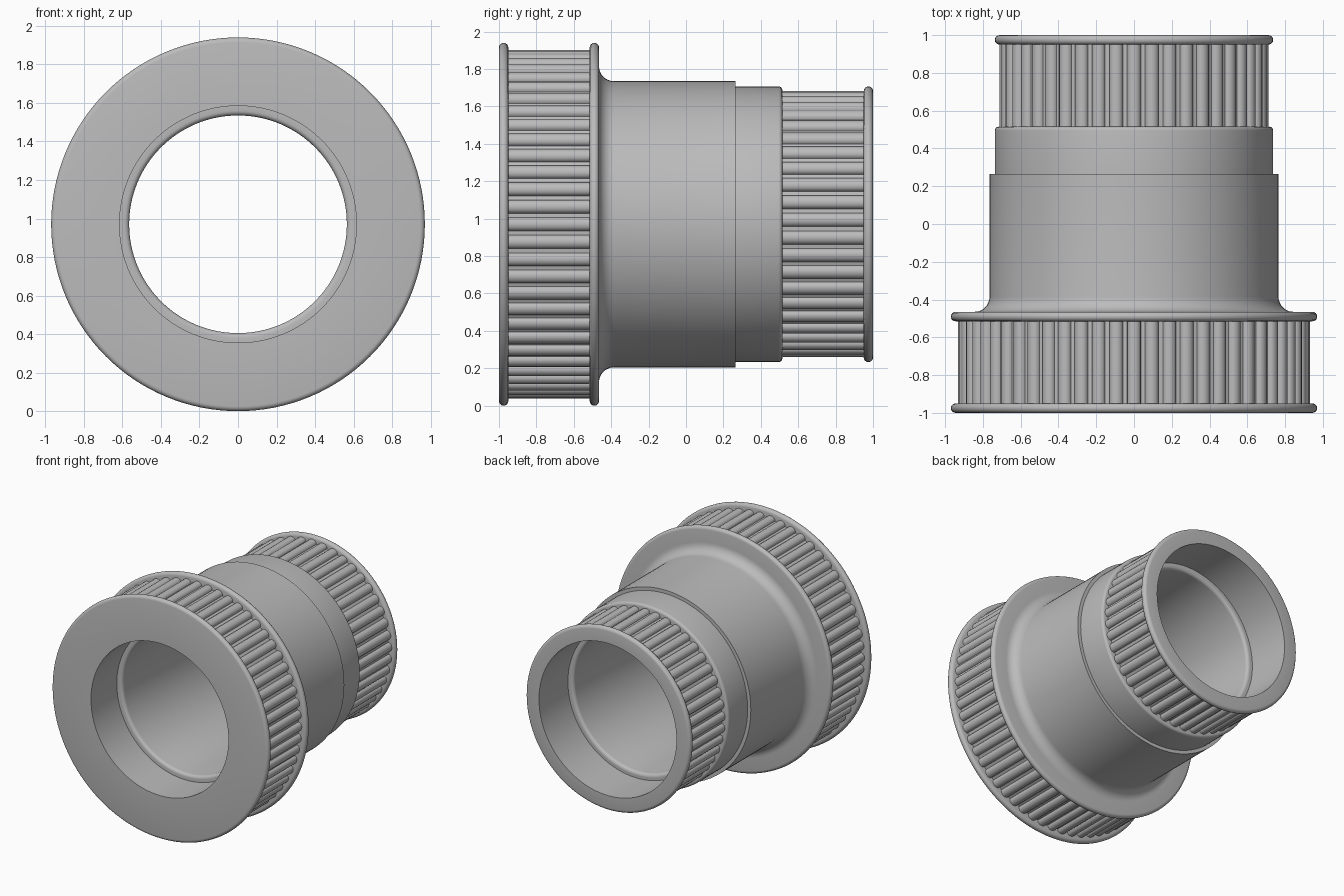
import bpy
import bmesh
from math import sin, cos, pi, radians, sqrt

cube = bpy.data.objects.get("Cube")
if cube:
    bpy.data.objects.remove(cube)

AXIS_Z = 0.97
grey = bpy.data.materials.new("plain grey")
grey.use_nodes = True
COLOUR = (0.5, 0.5, 0.5, 1)
grey.diffuse_color = COLOUR
grey.node_tree.nodes["Principled BSDF"].inputs["Base Color"].default_value = COLOUR


def arc(y, r, radius, start, end, steps=8):
    """Arc points in the (y, r) plane, angles in degrees from +y towards +r."""
    angles = [radians(start + (end - start) * i / steps) for i in range(steps + 1)]
    return [(y + radius * cos(a), r + radius * sin(a)) for a in angles]


def build(name, rings, closed):
    """Skin a list of rings; each ring is a list of (x, y, z) points."""
    bm = bmesh.new()
    loops = [[bm.verts.new(p) for p in ring] for ring in rings]
    pairs = list(zip(loops, loops[1:]))
    if closed:
        pairs.append((loops[-1], loops[0]))
    for a, b in pairs:
        n = len(a)
        for i in range(n):
            j = (i + 1) % n
            bm.faces.new((a[i], a[j], b[j], b[i]))
    bmesh.ops.recalc_face_normals(bm, faces=bm.faces)
    mesh = bpy.data.meshes.new(name)
    bm.to_mesh(mesh)
    bm.free()
    mesh.materials.append(grey)
    obj = bpy.data.objects.new(name, mesh)
    bpy.context.collection.objects.link(obj)
    bpy.ops.object.select_all(action="DESELECT")
    bpy.context.view_layer.objects.active = obj
    obj.select_set(True)
    bpy.ops.object.shade_smooth_by_angle(angle=radians(32))
    return obj


def circle(y, r, n=128):
    return [(r * cos(2 * pi * i / n), y, AXIS_Z + r * sin(2 * pi * i / n)) for i in range(n)]


def lathe(name, profile):
    return build(name, [circle(y, r) for y, r in profile], True)


def ribbed_sleeve(name, y0, y1, base, height, ribs):
    """Tube with rounded lengthwise ribs and narrow flat valleys."""
    offsets = [-1, -0.92, -0.7, -0.38, 0, 0.38, 0.7, 0.92, 1]
    section = []
    for k in range(ribs):
        for t in offsets:
            angle = 2 * pi * (k + 0.38 * t) / ribs
            r = base + height * sqrt(1 - t * t)
            section.append((r * sin(angle), AXIS_Z + r * cos(angle)))
    return build(name, [[(x, y, z) for x, z in section] for y in (y0, y1)], False)


# Flanged body: outer side from front to back, then the stepped bore back again
LIP = 0.025
BORE, NECK = 0.615, 0.565
outer = (
    arc(-0.975, 0.945, LIP, 180, 0)               # front lip
    + [(-0.95, 0.90), (-0.515, 0.90)]             # front ribbed seat
    + arc(-0.49, 0.945, LIP, 180, 0)              # second lip
    + arc(-0.385, 0.845, 0.08, 180, 270)          # fillet into the barrel
    + [(0.265, 0.765), (0.265, 0.737)]            # barrel and step
    + arc(0.495, 0.717, 0.02, 90, 0, 5)           # rounded shoulder
    + [(0.515, 0.68), (0.95, 0.68)]               # rear ribbed seat
    + arc(0.975, 0.712, LIP, 180, 0)              # rear lip
)
bore = (
    [(1.0, BORE), (0.63, BORE)]
    + [(0.63, 0.59)] + arc(0.605, 0.59, LIP, 0, -90, 5)
    + arc(-0.645, 0.59, LIP, 270, 180, 5)
    + [(-0.67, BORE), (-1.0, BORE)]
)
lathe("body", outer + bore)

# Gripping ribs
ribbed_sleeve("front_grip", -0.96, -0.50, 0.902, 0.03, 60)
ribbed_sleeve("rear_grip", 0.50, 0.96, 0.682, 0.03, 45)
